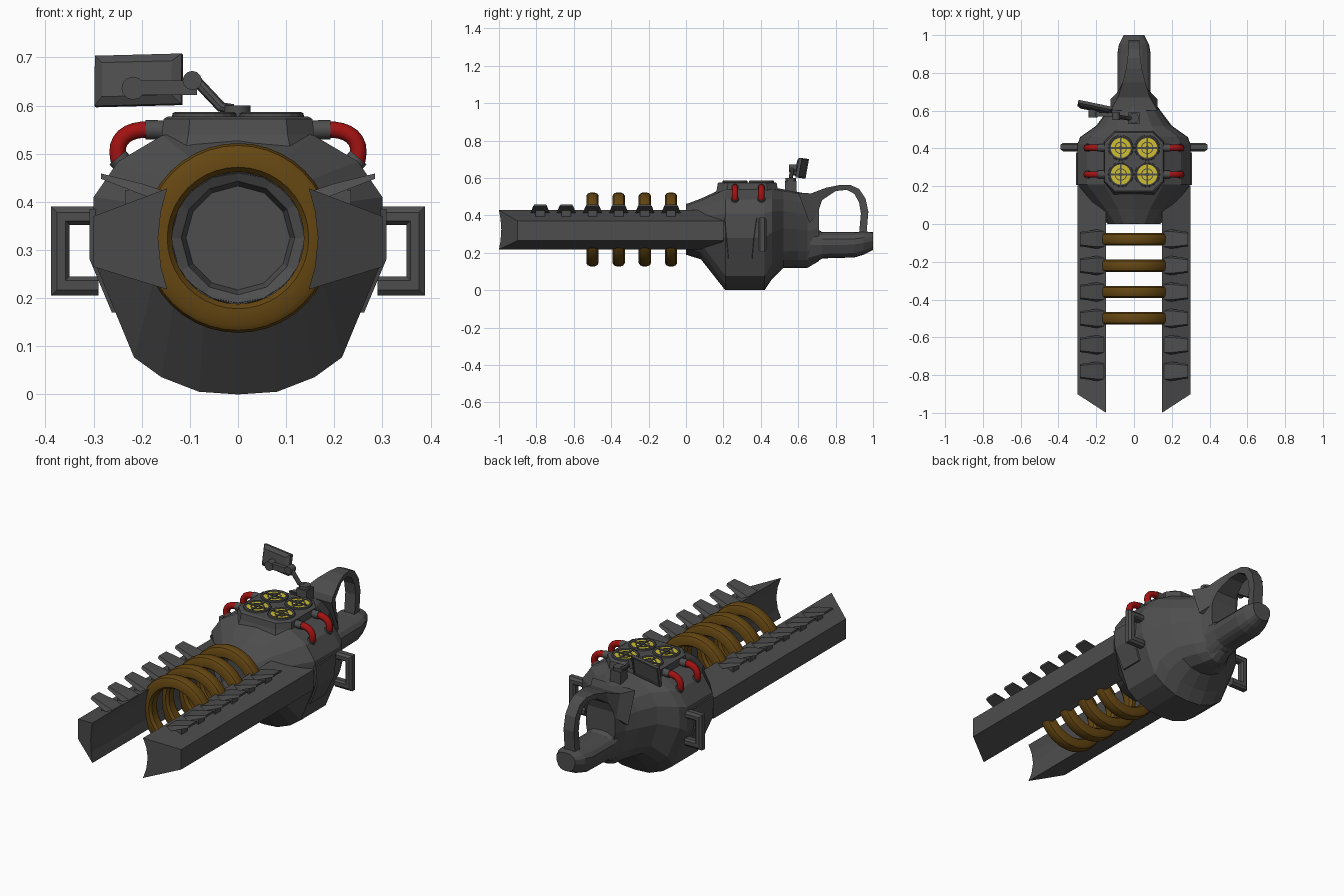
import bpy, bmesh, math
from math import sin, cos, pi
from mathutils import Vector, Matrix
from mathutils.geometry import interpolate_bezier

if "Cube" in bpy.data.objects:
    bpy.data.objects.remove(bpy.data.objects["Cube"])


def material(name, rgb):
    m = bpy.data.materials.new(name)
    m.diffuse_color = (*rgb, 1)
    m.use_nodes = True
    m.node_tree.nodes["Principled BSDF"].inputs["Base Color"].default_value = m.diffuse_color
    return m


GRAY = material("dark gray metal", (0.075, 0.075, 0.075))
BROWN = material("copper brown", (0.13, 0.062, 0.006))
RED = material("red hose", (0.36, 0.006, 0.006))
YELLOW = material("yellow glow", (0.62, 0.52, 0.03))


def loft(name, rings, mat=GRAY, mirror=False, smooth=False, caps=(True, True), closed=False):
    """Bridge rings of equal point count into one mesh."""
    bm = bmesh.new()
    rows = [[bm.verts.new(p) for p in r] for r in rings]
    pairs = list(zip(rows, rows[1:])) + ([(rows[-1], rows[0])] if closed else [])
    n = len(rows[0])
    for a, b in pairs:
        for i in range(n):
            j = (i + 1) % n
            bm.faces.new((a[i], a[j], b[j], b[i]))
    if not closed:
        if caps[0]:
            bm.faces.new(rows[0])
        if caps[1]:
            bm.faces.new(rows[-1])
    bmesh.ops.recalc_face_normals(bm, faces=bm.faces)
    me = bpy.data.meshes.new(name)
    bm.to_mesh(me)
    bm.free()
    me.materials.append(mat)
    ob = bpy.data.objects.new(name, me)
    bpy.context.collection.objects.link(ob)
    if smooth:
        bpy.ops.object.select_all(action='DESELECT')
        ob.select_set(True)
        bpy.context.view_layer.objects.active = ob
        bpy.ops.object.shade_smooth_by_angle(angle=math.radians(35))
    if mirror:
        ob.modifiers.new("mirror", 'MIRROR').use_bisect_axis[0] = False
    return ob


def box(name, lo, hi, **kw):
    (a, b, c), (d, e, f) = lo, hi
    return loft(name, [[(a, b, z), (d, b, z), (d, e, z), (a, e, z)] for z in (c, f)], **kw)


def tube(name, pts, r, sides=12, **kw):
    pts = [Vector(p) for p in pts]
    rings = []
    for i, p in enumerate(pts):
        t = (pts[min(i + 1, len(pts) - 1)] - pts[max(i - 1, 0)]).normalized()
        u = t.cross(Vector((0, 1, 0)))
        u = (u if u.length > 0.1 else Vector((1, 0, 0))).normalized()
        w = t.cross(u)
        rings.append([p + r * (cos(2 * pi * k / sides) * u + sin(2 * pi * k / sides) * w)
                      for k in range(sides)])
    return loft(name, rings, **kw)


def ring_y(r, y, n, z=0.325):
    return [(r * sin(2 * pi * k / n), y, z + r * cos(2 * pi * k / n)) for k in range(n)]


def ring_z(r, z, n, x=0, y=0):
    return [(x + r * cos(2 * pi * k / n), y + r * sin(2 * pi * k / n), z) for k in range(n)]


# Half cross-section of the hull, blended toward an ellipse by t
HALF = [(0, 0), (.27, .01), (.53, .065), (.72, .14), (1, .51), (1, .745), (.83, .88), (.52, .98), (0, 1)]


def section(y, w, zb, zt, t):
    half = []
    for i, (u, v) in enumerate(HALF):
        a = pi * i / 8
        u, v = u + (sin(a) - u) * t, v + ((1 - cos(a)) / 2 - v) * t
        half.append((u * w, y, zb + v * (zt - zb)))
    return half + [(-x, yy, z) for x, yy, z in half[-2:0:-1]]


# Hull
loft("main_body", [section(*s) for s in [
    (0, .14, .19, .46, 1), (.08, .2, .165, .49, .7), (.21, .3, 0, .55, 0), (.42, .3, 0, .55, 0),
    (.46, .285, .06, .55, .15), (.52, .2, .12, .54, .4), (.6, .14, .12, .525, .5),
    (.65, .105, .12, .515, .5), (.71, .085, .155, .5, .4)]], caps=(False, True))
loft("bore", [ring_y(.14, 0, 12), ring_y(.118, .012, 12), ring_y(.108, .05, 12)], caps=(False, True))

# Rear grip and the arched handle above it
loft("rear_grip", [section(*s) for s in [
    (.64, .09, .125, .36, .3), (.73, .088, .17, .31, .2), (.9, .088, .175, .31, .2),
    (.95, .08, .19, .315, .2), (1, .055, .215, .31, .2)]])
ARCH = [(.6, .52, .66, .36, .125), (.67, .518, .70, .40, .085), (.75, .548, .725, .48, .06),
        (.82, .562, .80, .53, .042), (.88, .562, .86, .537, .034), (.925, .542, .9, .515, .03),
        (.96, .49, .925, .47, .03), (.975, .42, .935, .41, .03), (.965, .30, .925, .30, .03)]
loft("arched_handle", [[(-w, a, b), (w, a, b), (w, c, d), (-w, c, d)] for a, b, c, d, w in ARCH])

# Rails with slanted ends and a concave inner face
PROFILE = [(.147, .428), (.3, .37), (.3, .265), (.147, .218), (.16, .265), (.166, .325), (.16, .38)]
loft("rail", [[(x, -1 + (x - .147) * .65, z) for x, z in PROFILE],
              [(x, .2, z) for x, z in PROFILE]], mirror=True)

# Fins along the rails
for i in range(6):
    y = -.08 - .14 * i
    loft("rail_fin", [[(x, y - w, a), (x, y + w, a), (x, y + w * .8, b), (x, y - w * .8, b)]
                      for x, w, a, b in [(.158, .05, .40, .424), (.2, .05, .415, .438),
                                         (.285, .038, .448, .459)]], mirror=True)
    box("fin_mount", (.17, y - .025, .38), (.235, y + .025, .425), mirror=True)

# Coils
for i in range(4):
    y = -.08 - .14 * i
    prof = [(.147, -.033), (.18, -.033), (.192, -.025), (.197, -.012), (.197, .012), (.192, .025),
            (.18, .033), (.147, .033), (.137, .02), (.137, -.02)]
    loft("coil", [ring_y(r, y + d, 40) for r, d in prof], BROWN, smooth=True, closed=True)


# Top deck with cut corners
def deck(w, y0, y1, c, z):
    return [(-w + c, y0, z), (w - c, y0, z), (w, y0 + c, z), (w, y1 - c, z),
            (w - c, y1, z), (-w + c, y1, z), (-w, y1 - c, z), (-w, y0 + c, z)]


loft("top_deck", [deck(.165, .15, .5, .055, .5), deck(.158, .165, .49, .055, .54),
                  deck(.155, .17, .485, .055, .572), deck(.146, .18, .475, .05, .577)])

# Four glowing vents with grilles
for x in (-.07, .07):
    for y in (.262, .403):
        loft("vent_rim", [ring_z(r, z, 20, x, y) for r, z in
                          [(.068, .57), (.066, .584), (.06, .587), (.053, .584), (.053, .57)]], closed=True)
        loft("vent_glow", [ring_z(.054, z, 20, x, y) for z in (.574, .581)], YELLOW)
        loft("vent_ring", [ring_z(r, z, 16, x, y) for r, z in
                           [(.033, .579), (.033, .584), (.028, .584), (.028, .579)]], closed=True)
        loft("vent_hub", [ring_z(.011, z, 8, x, y) for z in (.579, .587)])
        box("vent_bar", (x - .055, y - .005, .579), (x + .055, y + .005, .585))
        box("vent_bar", (x - .005, y - .055, .579), (x + .005, y + .055, .585))

# Red hoses with collars
for y in (.262, .403):
    arc = interpolate_bezier(Vector((.185, y, .55)), Vector((.235, y, .552)),
                             Vector((.265, y, .525)), Vector((.243, y, .472)), 10)
    tube("hose", arc, .017, mat=RED, mirror=True, smooth=True)
    tube("hose_collar", [(.14, y, .549), (.192, y, .55)], .02, mirror=True, smooth=True)
    tube("hose_socket", [(.215, y, .45), (.25, y, .492)], .022, mirror=True, smooth=True)

# Side panels and side handles
loft("side_panel", [[(x - .02, y0, z), (x + .008, y0 + .008, z), (x + .008, y1 - .008, z), (x - .02, y1, z)]
                    for x, y0, y1, z in [(.254, .22, .36, .17), (.3, .21, .37, .28), (.3, .2, .385, .385)]],
     mirror=True)


def handle_ring(y, o, i):
    return [(.29, y, .39 - o), (.388 - o, y, .39 - o), (.388 - o, y, .205 + o), (.29, y, .205 + o),
            (.29, y, .245 - i), (.35 + i, y, .245 - i), (.35 + i, y, .352 + i), (.29, y, .352 + i)]


loft("side_handle", [handle_ring(.385, .012, .008), handle_ring(.395, 0, 0),
                     handle_ring(.42, 0, 0), handle_ring(.43, .012, .008)], mirror=True)

# Sight: base, arm and tilted screen
box("sight_base", (-.032, .53, .52), (.028, .59, .585))
tube("sight_pivot", [(-.002, .56, .57), (-.002, .56, .6)], .028, smooth=True)
tube("sight_arm", [(-.01, .56, .592), (-.035, .56, .597), (-.085, .568, .65), (-.1, .57, .66)], .011, 8)
tube("sight_joint", [(-.095, .55, .652), (-.095, .59, .652)], .02, smooth=True)
box("sight_bracket", (-.225, .568, .622), (-.085, .59, .652))
tube("sight_swivel", [(-.218, .565, .636), (-.218, .61, .636)], .024, smooth=True)
M = (Matrix.Translation((-.207, .618, .653)) @ Matrix.Rotation(math.radians(-12), 4, 'Z')
     @ Matrix.Rotation(math.radians(-10), 4, 'X') @ Matrix.Rotation(math.radians(-1.5), 4, 'Y'))
loft("sight_screen", [[M @ Vector((sx * w, y, sz * h)) for sx, sz in ((-1, -1), (1, -1), (1, 1), (-1, 1))]
                      for w, h, y in [(.074, .036, -.016), (.092, .053, -.004), (.092, .053, .012),
                                      (.084, .045, .012), (.084, .045, .007)]])
